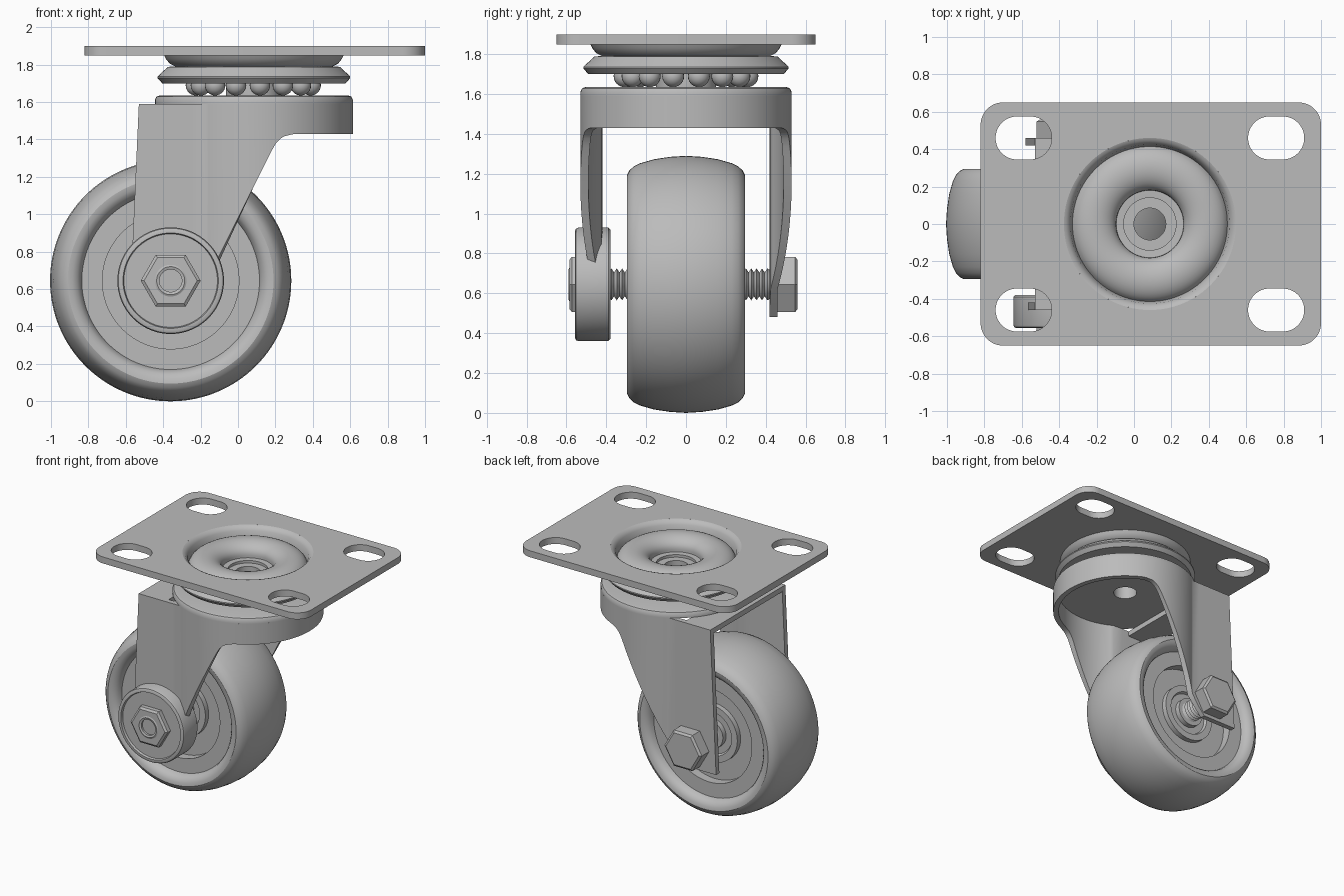
import bpy, bmesh, math
from math import sin, cos, pi

cube = bpy.data.objects.get("Cube")
if cube:
    bpy.data.objects.remove(cube, do_unlink=True)

steel = bpy.data.materials.new("grey_steel")
steel.use_nodes = True
GREY = (0.5, 0.5, 0.5, 1)
steel.diffuse_color = GREY
steel.node_tree.nodes["Principled BSDF"].inputs["Base Color"].default_value = GREY

SWIVEL = (0.085, 0, 0)      # vertical swivel axis
AXLE = (-0.36, 0, 0.645)    # wheel axle


def finish(name, bm, loc=(0, 0, 0), angle=32):
    bmesh.ops.remove_doubles(bm, verts=bm.verts, dist=1e-5)
    bmesh.ops.recalc_face_normals(bm, faces=bm.faces)
    mesh = bpy.data.meshes.new(name)
    bm.to_mesh(mesh)
    bm.free()
    ob = bpy.data.objects.new(name, mesh)
    bpy.context.collection.objects.link(ob)
    ob.location = loc
    mesh.materials.append(steel)
    smooth(ob, angle)
    return ob


def smooth(ob, angle):
    bpy.ops.object.select_all(action='DESELECT')
    ob.select_set(True)
    bpy.context.view_layer.objects.active = ob
    bpy.ops.object.shade_smooth_by_angle(angle=math.radians(angle))


def skin(bm, rings, wrap):
    """Joins closed rings of verts with quads."""
    n = len(rings[0])
    for i in range(len(rings) if wrap else len(rings) - 1):
        a, b = rings[i], rings[(i + 1) % len(rings)]
        for j in range(n):
            k = (j + 1) % n
            bm.faces.new((a[j], a[k], b[k], b[j]))


def lathe(name, profile, loc, axis='Z', segs=96, angle=32):
    """Turns a closed (radius, height) outline about an axis."""
    bm = bmesh.new()
    rings = []
    for i in range(segs):
        t = 2 * pi * i / segs
        rings.append([bm.verts.new((r * cos(t), r * sin(t), h) if axis == 'Z'
                                   else (r * cos(t), h, r * sin(t))) for r, h in profile])
    skin(bm, rings, True)
    return finish(name, bm, loc, angle)


def interp(points, x):
    for (x0, z0), (x1, z1) in zip(points, points[1:]):
        if x <= x1:
            return z0 + (z1 - z0) * max(0, x - x0) / (x1 - x0)
    return points[-1][1]


# Mounting plate: rounded outline with four slots and a round opening
def rounded(cx, cy, hx, hy, r, n=16):
    pts = []
    for q, (sx, sy) in enumerate(((1, 1), (-1, 1), (-1, -1), (1, -1))):
        for i in range(n + 1):
            t = (q + i / n) * pi / 2
            pts.append((cx + sx * (hx - r) + r * cos(t), cy + sy * (hy - r) + r * sin(t)))
    return pts


outlines = [rounded(0.09, 0, 0.91, 0.65, 0.12),
            rounded(SWIVEL[0], 0, 0.46, 0.46, 0.4599, 24)]
for cx in (-0.59, 0.76):
    for cy in (-0.46, 0.46):
        outlines.append(rounded(cx, cy, 0.15, 0.115, 0.1149))
curve = bpy.data.curves.new("mounting_plate", 'CURVE')
curve.dimensions = '2D'
curve.fill_mode = 'BOTH'
curve.extrude = 0.025
for pts in outlines:
    sp = curve.splines.new('POLY')
    sp.points.add(len(pts) - 1)
    for p, (x, y) in zip(sp.points, pts):
        p.co = (x, y, 0, 1)
    sp.use_cyclic_u = True
plate = bpy.data.objects.new("mounting_plate", curve)
bpy.context.collection.objects.link(plate)
plate.location.z = 1.875
plate.select_set(True)
bpy.context.view_layer.objects.active = plate
bpy.ops.object.convert(target='MESH')
plate = bpy.context.view_layer.objects.active
plate.data.materials.clear()
plate.data.materials.append(steel)
smooth(plate, 32)

# Pressed dish in the plate, with a raised ring and a hollow rivet
bead = [(0.3 + 0.12 * cos(t), 1.79 + 0.085 * sin(t))
        for t in [pi * (0.1 + 0.9 * i / 14) for i in range(15)]]
lathe("swivel_dish", [(0.46, 1.85), (0.46, 1.9), (0.445, 1.894), (0.425, 1.87), (0.415, 1.82)]
      + bead + [(0.18, 1.75), (0.085, 1.75), (0.085, 1.6), (0.15, 1.6), (0.15, 1.7),
                (0.3, 1.73), (0.42, 1.79), (0.45, 1.805), (0.47, 1.83), (0.48, 1.85)], SWIVEL)

# Bearing race and balls
lathe("bearing_race", [(0.44, 1.79), (0.46, 1.788), (0.515, 1.737), (0.515, 1.728),
                       (0.49, 1.7), (0.37, 1.7), (0.34, 1.74), (0.14, 1.74), (0.14, 1.77)], SWIVEL)
bm = bmesh.new()
BALLS = 15
for i in range(BALLS):
    t = 2 * pi * (i + 0.5) / BALLS
    res = bmesh.ops.create_uvsphere(bm, u_segments=20, v_segments=12, radius=0.055)
    bmesh.ops.translate(bm, verts=res["verts"], vec=(0.31 * cos(t), 0.31 * sin(t), 1.69))
finish("bearing_balls", bm, SWIVEL)

# Fork crown: round cap with a shelf reaching back between the legs
lathe("fork_cap", [(0.085, 1.59), (0.085, 1.635), (0.505, 1.635), (0.521, 1.629),
                   (0.53, 1.612), (0.53, 1.59)], SWIVEL)
bm = bmesh.new()
bmesh.ops.create_cube(bm, size=1)
for v in bm.verts:
    v.co = (-0.415 + v.co.x * 0.23, v.co.y * 0.84, 1.57 + v.co.z * 0.04)
finish("fork_shelf", bm)

# Fork skirt and both legs: one bent sheet with a shaped lower edge
LOWER = [(-0.29, 0.48), (-0.2, 0.58), (0.19, 1.36), (0.21, 1.39), (0.24, 1.415), (0.3, 1.43)]
FLAT, RAD, THICK = 0.46, 0.53, 0.04
start = pi - math.asin(FLAT / RAD)
path = [((x, FLAT), (x, FLAT - THICK)) for x in (-0.53, -0.29, -0.24)]
STEPS = 96
for i in range(STEPS + 1):
    t = start * (1 - 2 * i / STEPS)
    path.append(tuple((SWIVEL[0] + r * cos(t), r * sin(t)) for r in (RAD, RAD - THICK)))
path += [((x, -FLAT), (x, THICK - FLAT)) for x in (-0.24, -0.29, -0.53)]
bm = bmesh.new()
rings = []
for (ox, oy), (ix, iy) in path:
    z = interp(LOWER, ox)
    lean = -0.05 if ox < -0.5 else 0
    rings.append([bm.verts.new(c) for c in ((ox, oy, 1.59), (ox + lean, oy, z),
                                            (ix + lean, iy, z), (ix, iy, 1.59))])
skin(bm, rings, False)
bm.faces.new(rings[0])
bm.faces.new(rings[-1])
finish("fork_legs", bm)

# Wheel: crowned tread, rounded shoulders and stepped recesses, mirrored across
half = [(0.645, 0), (0.64, 0.08), (0.628, 0.16), (0.608, 0.23), (0.592, 0.262), (0.572, 0.284),
        (0.55, 0.295), (0.525, 0.292), (0.5, 0.278), (0.483, 0.257), (0.475, 0.23),
        (0.365, 0.23), (0.365, 0.16), (0.22, 0.16), (0.22, 0.2), (0.17, 0.2),
        (0.16, 0.18), (0.11, 0.18), (0.11, 0.22), (0.05, 0.22)]
lathe("wheel", half + [(r, -h) for r, h in reversed(half[1:])], AXLE, 'Y', 128)

# Threaded axle
PITCH = 0.027
thread = [(0, -0.57), (0.07, -0.57)]
for i in range(36):
    y = -0.55 + i * PITCH
    thread += [(0.06, y), (0.08, y + PITCH / 2)]
thread += [(0.06, 0.44), (0, 0.44)]
lathe("threaded_axle", thread, AXLE, 'Y', 32)

# Round boss on the front leg
lathe("leg_boss", [(0.05, -0.38), (0.275, -0.38), (0.285, -0.39), (0.285, -0.54), (0.28, -0.552),
                   (0.268, -0.557), (0.255, -0.557), (0.25, -0.54), (0.05, -0.54)], AXLE, 'Y')


# Hexagonal nut and bolt head with chamfered outer faces
def hexagon(name, inner, outer, bore):
    step = 0.012 if outer > inner else -0.012
    lathe(name, [(bore, inner), (0.16, inner), (0.16, outer - step),
                 (0.142, outer), (bore, outer)], AXLE, 'Y', 6, 10)


hexagon("axle_nut", -0.535, -0.585, 0.07)
hexagon("bolt_head", 0.45, 0.56, 0)
lathe("nut_collar", [(0.06, -0.55), (0.085, -0.55), (0.085, -0.585), (0.075, -0.59),
                     (0.06, -0.585)], AXLE, 'Y', 48)
